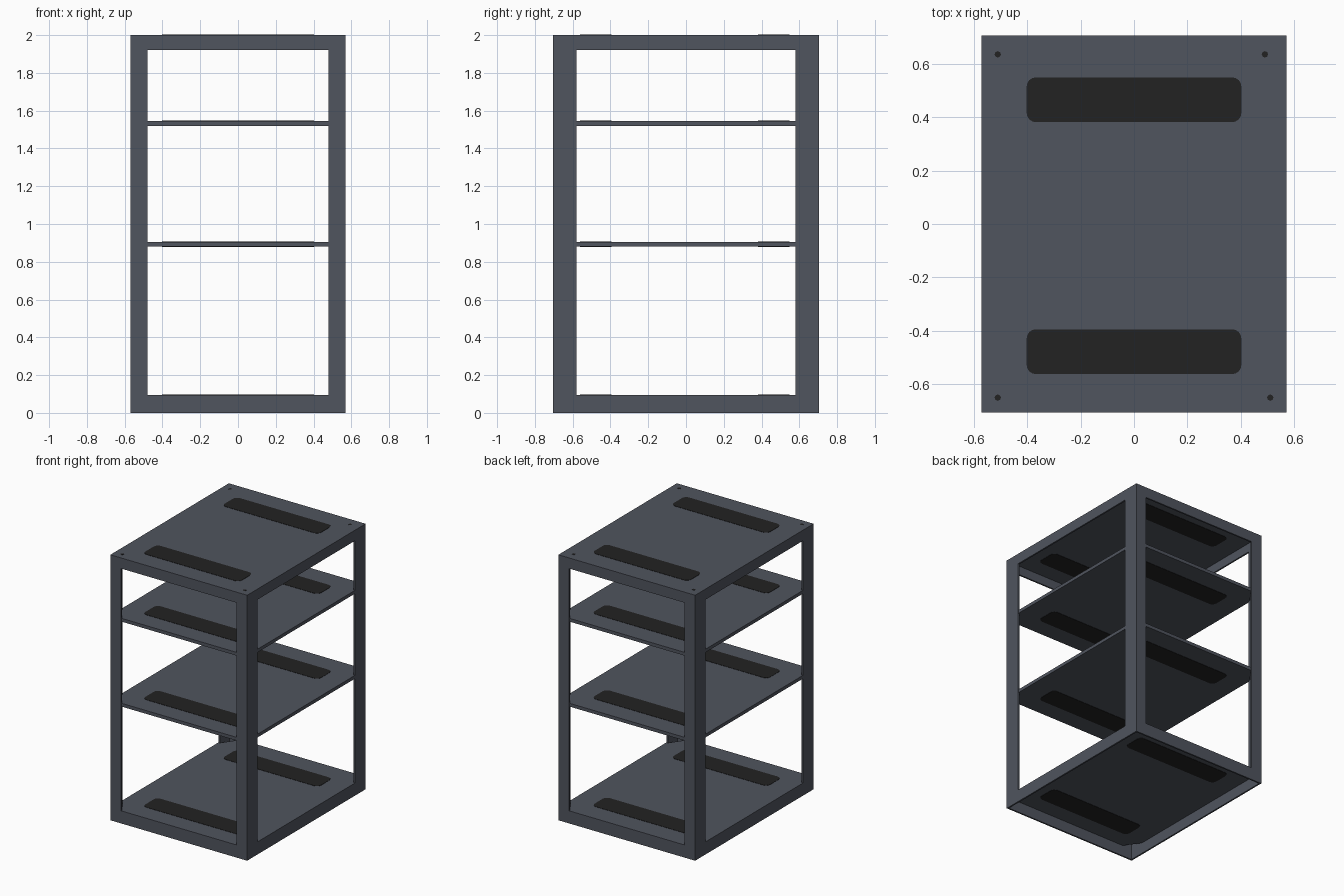
import bpy, bmesh, math

if "Cube" in bpy.data.objects:
    bpy.data.objects.remove(bpy.data.objects["Cube"])

HX, HY, H = 0.57, 0.705, 2.0      # half width, half depth, height
PX, PY = 0.48, 0.58               # inner edges of the corner posts
T = 0.012                         # sheet thickness


def material(name, rgb):
    m = bpy.data.materials.new(name)
    m.diffuse_color = (*rgb, 1)
    m.use_nodes = True
    m.node_tree.nodes["Principled BSDF"].inputs["Base Color"].default_value = m.diffuse_color
    return m


STEEL = material("slate grey steel", (0.080, 0.089, 0.112))
BLACK = material("vent black", (0.016, 0.016, 0.016))


def prism(name, outline, z0, z1, mat):
    """Extrude a flat outline from z0 to z1."""
    bm = bmesh.new()
    face = bm.faces.new([bm.verts.new((x, y, z0)) for x, y in outline])
    ext = bmesh.ops.extrude_face_region(bm, geom=[face])
    for v in ext["geom"]:
        if isinstance(v, bmesh.types.BMVert):
            v.co.z = z1
    bmesh.ops.recalc_face_normals(bm, faces=bm.faces[:])
    me = bpy.data.meshes.new(name)
    bm.to_mesh(me)
    bm.free()
    me.materials.append(mat)
    ob = bpy.data.objects.new(name, me)
    bpy.context.collection.objects.link(ob)
    return ob


def rect(x0, x1, y0, y1):
    return [(x0, y0), (x1, y0), (x1, y1), (x0, y1)]


def rounded(cx, cy, hx, hy, r, n=4):
    pts = []
    for k, (sx, sy) in enumerate([(1, 1), (-1, 1), (-1, -1), (1, -1)]):
        for i in range(n + 1):
            a = math.pi / 2 * (k + i / n)
            pts.append((cx + sx * (hx - r) + r * math.cos(a),
                        cy + sy * (hy - r) + r * math.sin(a)))
    return pts


def clipped(hx, hy):
    """Rectangle whose corners are cut off behind the posts."""
    return [(PX, -hy), (hx, -PY), (hx, PY), (PX, hy),
            (-PX, hy), (-hx, PY), (-hx, -PY), (-PX, -hy)]


# L-shaped corner posts
for sx, a in ((-1, "left"), (1, "right")):
    for sy, b in ((-1, "front"), (1, "back")):
        ell = [(HX, HY), (PX, HY), (PX, HY - T), (HX - T, HY - T), (HX - T, PY), (HX, PY)]
        prism(f"{b}_{a}_post", [(sx * x, sy * y) for x, y in ell], 0, H - T, STEEL)

# rails round the base and the top
for level, z0, z1 in (("base", 0, 0.095), ("top", 1.92, H - T)):
    for s, a, b in ((-1, "front", "left"), (1, "back", "right")):
        ys = sorted((s * HY, s * (HY - T)))
        xs = sorted((s * HX, s * (HX - T)))
        prism(f"{level}_{a}_rail", rect(-PX, PX, *ys), z0, z1, STEEL)
        prism(f"{level}_{b}_rail", rect(*xs, -PY, PY), z0, z1, STEEL)

# panels with a pair of dark vents each
panels = [("floor", 0.095 - T, 0.095, clipped(HX - T, HY - T)),
          ("lower_shelf", 0.88, 0.905, clipped(HX - 0.002, HY - 0.002)),
          ("upper_shelf", 1.52, 1.545, clipped(HX - 0.002, HY - 0.002)),
          ("top_panel", H - T, H, rect(-HX, HX, -HY, HY))]
for name, z0, z1, outline in panels:
    prism(name, outline, z0, z1, STEEL)
    for cy, side in ((-0.478, "front"), (0.465, "back")):
        vent = rounded(0, cy, 0.402, 0.084, 0.035)
        prism(f"{name}_{side}_vent_upper", vent, z1 - 0.001, z1 + 0.002, BLACK)
        prism(f"{name}_{side}_vent_lower", vent, z0 - 0.002, z0 + 0.001, BLACK)

# tiny screw heads on the top
for x, y in ((-0.51, 0.635), (0.49, 0.635), (-0.51, -0.65), (0.51, -0.65)):
    disc = [(x + 0.012 * math.cos(i * math.pi / 4), y + 0.012 * math.sin(i * math.pi / 4))
            for i in range(8)]
    prism("top_screw", disc, H - 0.002, H + 0.001, BLACK)
